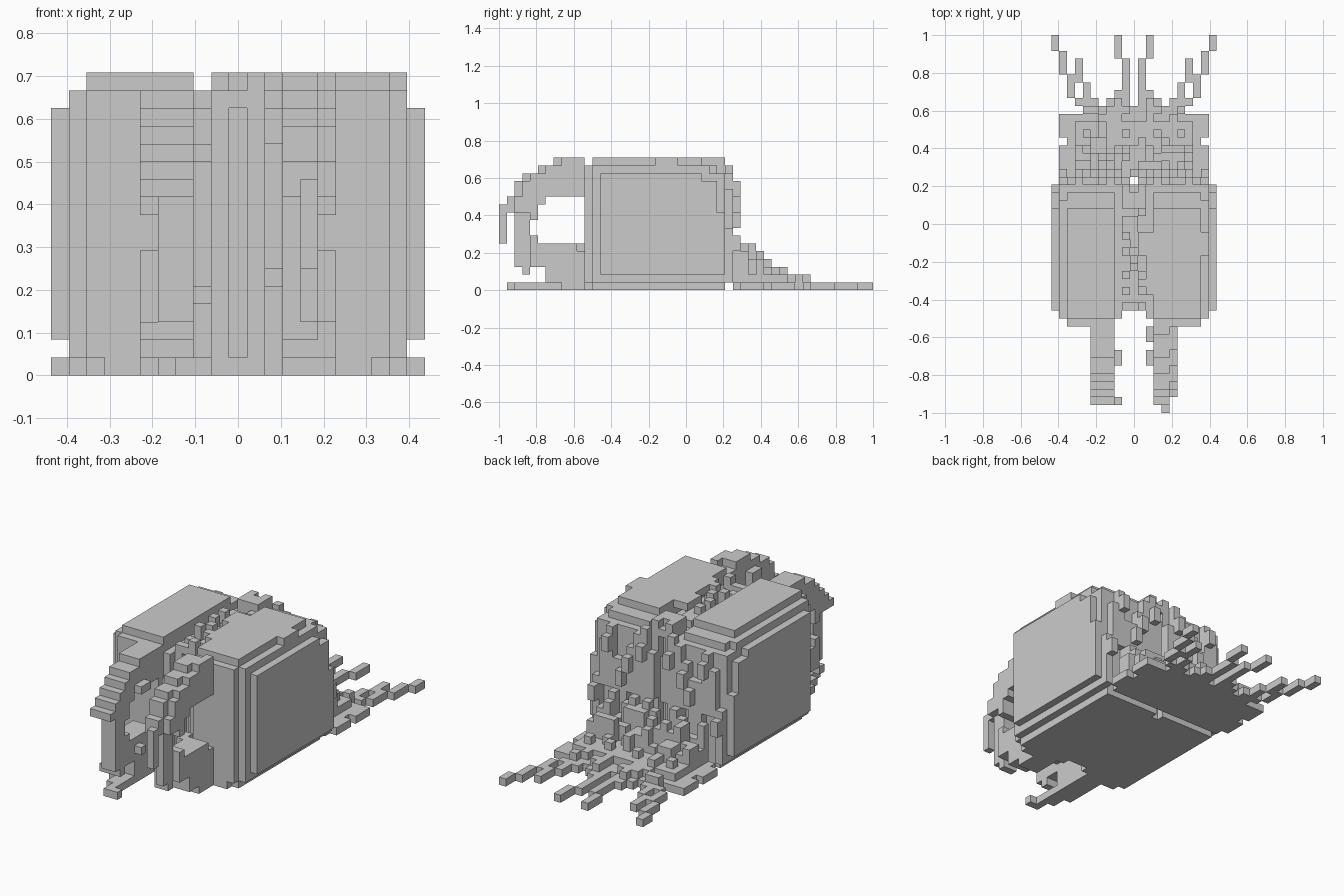
import bpy
import bmesh
import random
from mathutils import Vector

random.seed(7)
UNIT = 1 / 24      # size of one block
MIDDLE = 10.5      # column index of the centre plane
WIDTH = 21

cube = bpy.data.objects.get("Cube")
if cube:
    bpy.data.objects.remove(cube, do_unlink=True)

grey = bpy.data.materials.new("light_grey")
grey.use_nodes = True
grey.diffuse_color = (0.6, 0.6, 0.6, 1)
grey.node_tree.nodes["Principled BSDF"].inputs["Base Color"].default_value = grey.diffuse_color

parts = {}


def box(xs, ys, zs):
    return {(x, y, z) for x in range(*xs) for y in range(*ys) for z in range(*zs)}


def fill(name, xs, ys, zs):
    """Add a box of blocks to a part; each range is (start, end)."""
    parts.setdefault(name, set()).update(box(xs, ys, zs))


def carve(name, xs, ys, zs):
    parts[name] -= box(xs, ys, zs)


def fill_pair(name, xs, ys, zs):
    fill(name, xs, ys, zs)
    fill(name, (WIDTH - xs[1], WIDTH - xs[0]), ys, zs)


# Body: nested slabs that step inwards towards every edge
fill("body", (0, 21), (-11, 2), (2, 15))
fill("body", (0, 21), (2, 4), (2, 14))
fill("body", (0, 21), (4, 5), (2, 10))
fill("body", (1, 20), (-12, 3), (1, 16))
fill("body", (1, 20), (3, 5), (1, 15))
fill("body", (2, 19), (-13, 4), (1, 16))
fill("body", (2, 19), (-12, 5), (0, 1))
fill("body", (3, 18), (-13, -12), (0, 1))

# Roof plates on both sides of the central channel
fill("roof_plates", (2, 8), (-12, 2), (16, 17))
fill("roof_plates", (13, 19), (-12, 2), (16, 17))
fill("roof_plates", (12, 13), (-9, -1), (16, 17))
fill("roof_plates", (11, 12), (-4, -1), (16, 17))
fill("roof_plates", (19, 20), (-4, -1), (16, 17))

# Channel running over the top and down the front and back
carve("body", (8, 13), (-13, -12), (0, 17))
carve("body", (9, 12), (-12, -11), (0, 17))
carve("body", (10, 11), (-11, -10), (1, 17))
carve("body", (8, 13), (-13, 5), (15, 17))
carve("body", (10, 11), (4, 5), (0, 17))
for y in range(-11, 5):
    for x in range(9, 12):
        fill("channel_bumps", (x, x + 1), (y, y + 1), (15, random.choice((15, 16, 16, 17))))
fill("channel_bumps", (11, 12), (2, 5), (15, 17))
fill("channel_bumps", (9, 10), (3, 5), (15, 17))

# Front arms: lower outline as y: (bottom, top)
lower = {-22: (3, 10), -21: (2, 9), -20: (3, 7), -19: (3, 6), -18: (1, 6),
         -17: (1, 6), -16: (0, 6), -15: (0, 6), -14: (0, 5)}
# Upper outlines as y: top; the right arm arches lower than the left
under = {-23: 10, -22: 10, -21: 9, -20: 9, -19: 11}
right_top = {-23: 11, -22: 12, -21: 13, -20: 14, -19: 15, -18: 15}
left_top = {-23: 12, -22: 14, -21: 15, -20: 15, -19: 16, -18: 16, -14: 16}
for y in range(-23, -13):
    row = (y, y + 1)
    base = under.get(y, 12)
    fill("right_arm", (5, 8), row, (base, right_top.get(y, 16)))
    fill("left_arm", (13, 15), row, (base, left_top.get(y, 17)))
    if y > -23:
        fill("left_arm", (15, 16), row, (base, left_top.get(y - 1, 17)))
        for name, xs in (("right_arm", (5, 8)), ("left_arm", (13, 16))):
            fill(name, xs, row, lower[y])
carve("right_arm", (5, 6), (-23, -20), (3, 10))
carve("left_arm", (15, 16), (-23, -20), (2, 10))
carve("left_arm", (13, 14), (-23, -21), (2, 10))
fill("left_arm", (14, 15), (-24, -23), (6, 11))
# Knobs on the inner sides of the arms
fill("right_arm", (8, 9), (-18, -16), (12, 13))
fill("right_arm", (8, 9), (-18, -17), (4, 5))
fill("left_arm", (12, 13), (-18, -16), (13, 15))
fill("left_arm", (12, 13), (-15, -13), (5, 6))

# Small toe on the ground ahead of the right arm
fill("toe", (5, 8), (-19, -16), (0, 1))
fill("toe", (6, 8), (-21, -19), (0, 1))
fill("toe", (7, 8), (-23, -21), (0, 1))
fill("toe", (8, 9), (-23, -22), (0, 1))

# Relief strips on the back wall
for x in range(1, 10):
    top = random.choice((11, 13, 15)) if x > 1 else 8
    bottom = random.choice((1, 1, 3, 7))
    fill_pair("back_strips", (x, x + 1), (5, 6), (bottom, top))
    if random.random() < 0.35:
        fill_pair("back_strips", (x, x + 1), (6, 7), (top - 3, top - 1))
for x in (8, 12):
    fill("back_strips", (x, x + 1), (5, 6), (8, 16))

# Flat ground apron with small notches in its sides
fill("apron", (1, 20), (6, 14), (0, 1))
fill("apron", (4, 17), (14, 15), (0, 1))
fill("apron", (3, 18), (7, 13), (1, 2))
for y in (6, 10):
    carve("apron", (1, 2), (y, y + 1), (0, 1))
    carve("apron", (19, 20), (y, y + 1), (0, 1))

# Rubble piled on the apron, falling away from the body
limits = {6: 7, 7: 6, 8: 6, 9: 5, 10: 4, 11: 3, 12: 3, 13: 2, 14: 2}
for y, limit in limits.items():
    for x in range(3, 18) if y < 11 else range(4, 17):
        peak = limit - (1 if abs(x + 0.5 - MIDDLE) > 6 else 0)
        height = random.randint(max(1, peak - 3), peak)
        fill("rubble", (x, x + 1), (y, y + 1), (1, height))

# Trailing tails, stepping sideways as they run back
tail_steps = [(0, 22, 24), (1, 19, 22), (2, 16, 19), (3, 18, 21), (3, 15, 16),
              (4, 16, 18), (4, 14, 16), (5, 14, 16),
              (8, 21, 24), (9, 14, 21), (8, 14, 17), (7, 14, 16)]
for x, start, end in tail_steps:
    fill_pair("tails", (x, x + 1), (start, end), (0, 1))
fill_pair("tails", (8, 9), (14, 16), (1, 2))

# Turn every part into a mesh of its outward faces only
solid = set().union(*parts.values())
used = set()
for name, cells in parts.items():
    bm = bmesh.new()
    for cell in sorted(cells - used):
        for axis in range(3):
            for sign in (-1, 1):
                step = [0, 0, 0]
                step[axis] = sign
                if tuple(c + s for c, s in zip(cell, step)) in solid:
                    continue
                normal = Vector(step)
                u = Vector([float(k == (axis + 1) % 3) for k in range(3)])
                v = normal.cross(u)
                centre = Vector(cell) + Vector((0.5, 0.5, 0.5)) + normal / 2
                corners = [centre + (u * a + v * b) / 2
                           for a, b in ((-1, -1), (1, -1), (1, 1), (-1, 1))]
                bm.faces.new([bm.verts.new(((p.x - MIDDLE) * UNIT, p.y * UNIT, p.z * UNIT))
                              for p in corners])
    used |= cells
    bmesh.ops.remove_doubles(bm, verts=bm.verts, dist=UNIT / 100)
    bmesh.ops.dissolve_limit(bm, angle_limit=0.01, verts=bm.verts, edges=bm.edges)
    mesh = bpy.data.meshes.new(name)
    bm.to_mesh(mesh)
    bm.free()
    mesh.materials.append(grey)
    bpy.context.collection.objects.link(bpy.data.objects.new(name, mesh))
